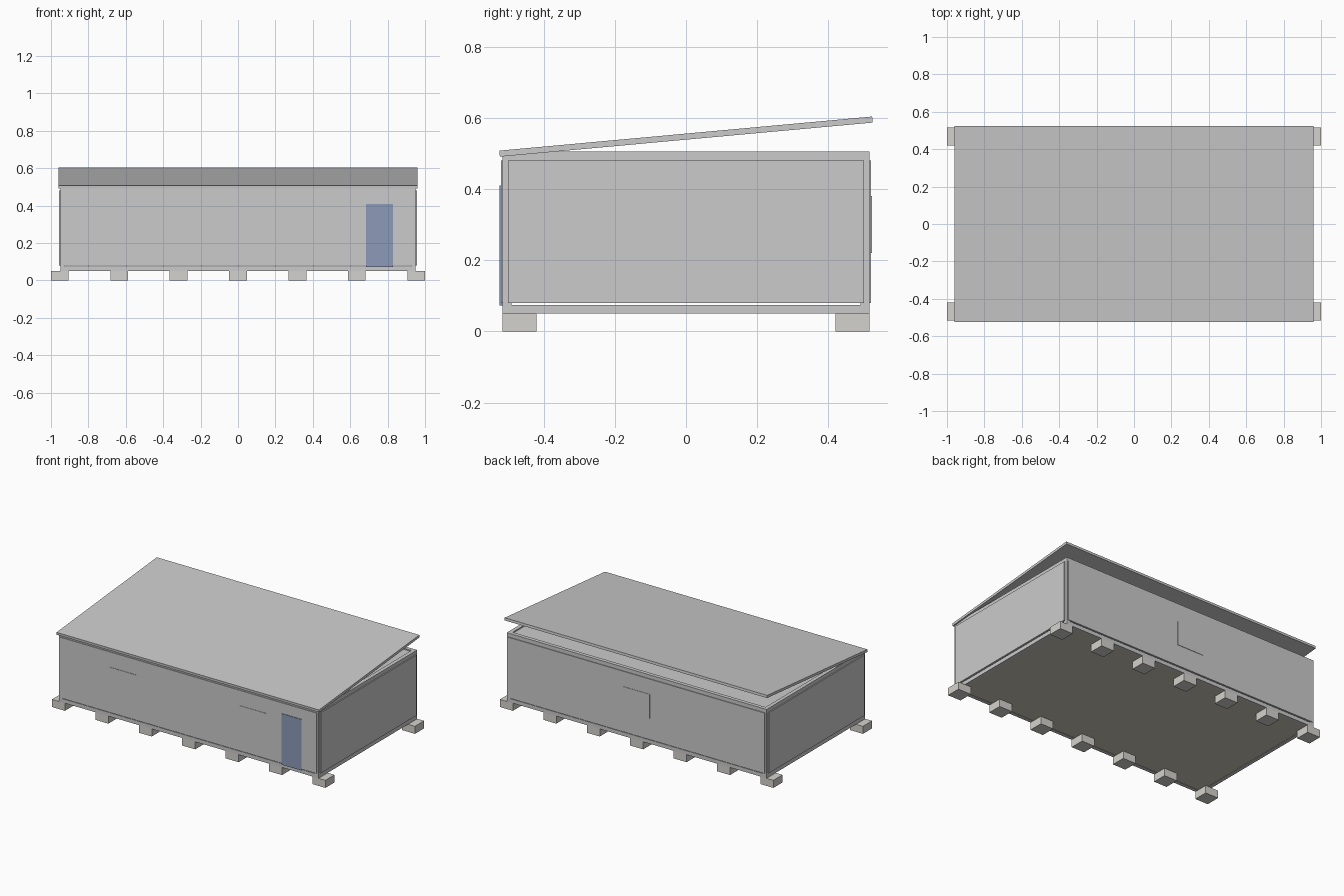
import bpy, bmesh, math

if "Cube" in bpy.data.objects:
    bpy.data.objects.remove(bpy.data.objects["Cube"])


def material(name, rgb):
    m = bpy.data.materials.new(name)
    m.diffuse_color = (*rgb, 1)
    m.use_nodes = True
    m.node_tree.nodes["Principled BSDF"].inputs["Base Color"].default_value = m.diffuse_color
    return m


def box(name, x, y, z, mat=None):
    """Box spanning the (min, max) range on each axis."""
    me = bpy.data.meshes.new(name)
    bm = bmesh.new()
    bmesh.ops.create_cube(bm, size=1)
    for v in bm.verts:
        for i, (a, b) in enumerate((x, y, z)):
            v.co[i] = v.co[i] * (b - a)
    bm.to_mesh(me)
    bm.free()
    ob = bpy.data.objects.new(name, me)
    ob.location = [(a + b) / 2 for a, b in (x, y, z)]
    if mat:
        me.materials.append(mat)
    bpy.context.collection.objects.link(ob)
    return ob


def span(s, a, b):
    """Range a..b on the positive or negative side."""
    return (a, b) if s > 0 else (-b, -a)


concrete = material("concrete", (0.66, 0.65, 0.61))
timber = material("floor_board", (0.62, 0.58, 0.48))
blue = material("door_blue", (0.27, 0.33, 0.48))

X, Y = 0.95, 0.515        # outer half sizes of the frame
Z0, Z1 = 0.05, 0.505      # underside and top of the frame
B = 0.025                 # beam thickness

# Foundation blocks, two rows of seven
for s in (-1, 1):
    for i in range(7):
        c = (i - 3) * 0.3175
        box("foundation_block", (c - 0.0475, c + 0.0475),
            span(s, 0.42, Y), (0, Z0), concrete)

# Frame rails and corner posts
for s in (-1, 1):
    for name, z in (("bottom", (Z0, Z0 + B)), ("top", (Z1 - B, Z1))):
        box(name + "_long_rail", (-X, X), span(s, Y - B, Y), z)
        box(name + "_end_rail", span(s, X - B, X), (-Y + B, Y - B), z)
    for t in (-1, 1):
        box("corner_post", span(s, X - B, X), span(t, Y - B, Y), (Z0 + B, Z1 - B))

# Floor and ceiling
box("floor", (-X + B, X - B), (-Y + B, Y - B), (Z0 + 0.002, Z0 + B), timber)
box("ceiling", (-X + B, X - B), (-Y + B, Y - B), (Z1 - B, Z1 - 0.008))

# Wall panels, standing slightly proud of the frame
for s in (-1, 1):
    box("long_wall_panel", (-0.94, 0.94), span(s, 0.495, 0.52), (0.08, 0.48))
    box("end_wall_panel", span(s, 0.93, 0.957), (-0.5, 0.5), (0.08, 0.48))

# Windows and door
for s, c in ((-1, -0.477), (-1, 0.477), (1, 0)):
    box("window", (c - 0.1, c + 0.1), span(s, 0.51, 0.5225), (0.22, 0.38))
box("door", (0.685, 0.83), (-0.5235, -0.505), (0.073, 0.41), blue)

# Sloping roof sheet
roof = box("roof", (-0.96, 0.96), (-0.526, 0.526), (0.539, 0.556))
roof.rotation_euler.x = math.atan2(0.096, 1.05)
